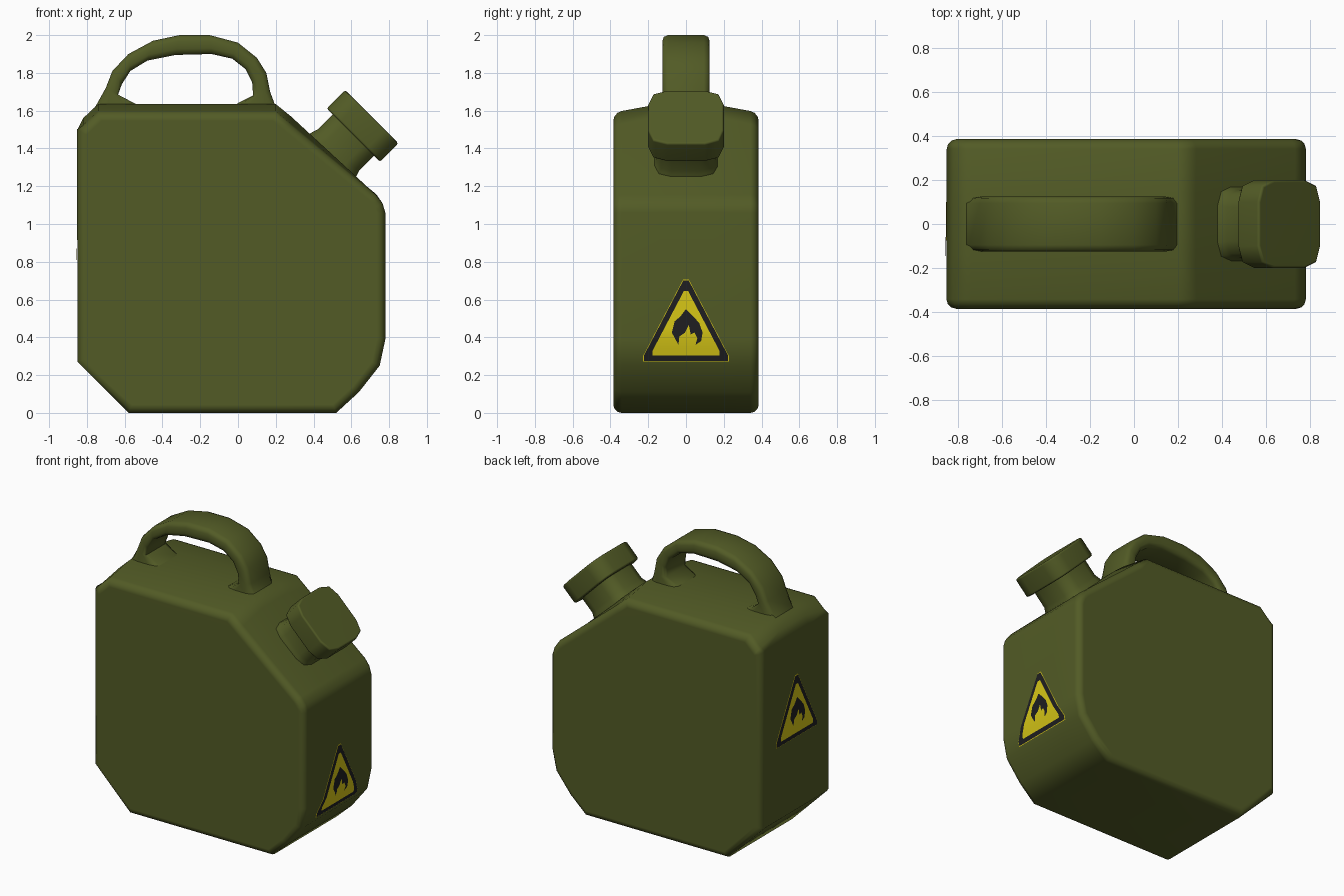
import bpy
import bmesh
from math import radians
from mathutils import Vector
from mathutils.bvhtree import BVHTree

cube = bpy.data.objects.get("Cube")
if cube:
    bpy.data.objects.remove(cube, do_unlink=True)


def material(name, rgb):
    mat = bpy.data.materials.new(name)
    mat.use_nodes = True
    mat.diffuse_color = (*rgb, 1)
    bsdf = mat.node_tree.nodes["Principled BSDF"]
    bsdf.inputs["Base Color"].default_value = (*rgb, 1)
    bsdf.inputs["Roughness"].default_value = 0.7
    return mat


GREEN = material("olive green", (0.085, 0.105, 0.019))
YELLOW = material("warning yellow", (0.68, 0.57, 0.008))
BLACK = material("sign black", (0.013, 0.013, 0.015))


def finish(bm, name, mat, sharp=60):
    """Turn a bmesh into a smooth object with edges above the angle kept sharp."""
    for face in bm.faces:
        face.smooth = True
    for edge in bm.edges:
        edge.smooth = edge.calc_face_angle(0) < radians(sharp)
    mesh = bpy.data.meshes.new(name)
    bm.to_mesh(mesh)
    bm.free()
    mesh.materials.append(mat)
    obj = bpy.data.objects.new(name, mesh)
    bpy.context.collection.objects.link(obj)
    return obj


def loft(rings):
    """Skin a list of equal closed rings and cap both ends."""
    bm = bmesh.new()
    loops = [[bm.verts.new(p) for p in ring] for ring in rings]
    for a, b in zip(loops, loops[1:]):
        for i in range(len(a)):
            j = (i + 1) % len(a)
            bm.faces.new((a[i], a[j], b[j], b[i]))
    bm.faces.new(loops[0][::-1])
    bm.faces.new(loops[-1])
    bmesh.ops.recalc_face_normals(bm, faces=bm.faces[:])
    return bm


def bevel_sharp(bm, width, segments):
    edges = [e for e in bm.edges if e.calc_face_angle(0) > radians(60)]
    bmesh.ops.bevel(bm, geom=edges, offset=width, segments=segments,
                    profile=0.5, affect='EDGES', clamp_overlap=True)


def weight_normals(obj):
    mod = obj.modifiers.new("weighted normals", 'WEIGHTED_NORMAL')
    mod.keep_sharp = True


# Body: side profile swept through the depth, with a crowned top
profile = [(-0.58, 0), (0.52, 0), (0.64, 0.11), (0.75, 0.25), (0.78, 0.39),
           (0.78, 1.06), (0.765, 1.11), (0.73, 1.155), (0.28, 1.57),
           (0.2, 1.635), (-0.74, 1.635), (-0.82, 1.56), (-0.85, 1.5),
           (-0.85, 0.27)]


def body_ring(y, drop):
    return [(x, y, z - (drop if z > 1.55 else 0)) for x, z in profile]


bm = loft([body_ring(y, drop) for y, drop in
           ((-0.385, 0.045), (-0.14, 0), (0.14, 0), (0.385, 0.045))])
bevel_sharp(bm, 0.06, 3)
surface = BVHTree.FromBMesh(bm)
weight_normals(finish(bm, "body", GREEN))

# Handle: arch given by pairs of outer and inner points
arch = [((-0.80, 1.56), (-0.45, 1.60)), ((-0.75, 1.63), (-0.55, 1.64)),
        ((-0.70, 1.72), (-0.635, 1.685)), ((-0.665, 1.81), (-0.615, 1.74)),
        ((-0.58, 1.90), (-0.57, 1.81)), ((-0.45, 1.97), (-0.48, 1.865)),
        ((-0.31, 2.0), (-0.33, 1.895)), ((-0.15, 2.0), (-0.14, 1.9)),
        ((0, 1.96), (-0.03, 1.875)), ((0.1, 1.88), (0.04, 1.82)),
        ((0.15, 1.80), (0.075, 1.75)), ((0.17, 1.70), (0.08, 1.68)),
        ((0.2, 1.62), (0, 1.64)), ((0.26, 1.56), (-0.06, 1.60))]
section = [(0, 0.095), (0.09, 0.117), (0.3, 0.125), (0.7, 0.125),
           (0.91, 0.117), (1, 0.095)]
section += [(t, -y) for t, y in reversed(section)]


def handle_ring(outer, inner):
    a, b = Vector(outer), Vector(inner)
    return [(*a.lerp(b, t).to_tuple(),) + (y,) for t, y in section]


rings = [[(x, y, z) for x, z, y in handle_ring(*pair)] for pair in arch]
finish(loft(rings), "handle", GREEN, 75)

# Spout neck and cap: rounded squares along a slanted axis
axis = Vector((1, 0, 1)).normalized()
across = Vector((-1, 0, 1)).normalized()
side = Vector((0, 1, 0))
base = Vector((0.51, 0, 1.37))
quarter = [(1, 0.5), (0.87, 0.87), (0.5, 1)]


def spout_ring(height, half):
    pts, (a, b) = [], (1, 0)
    for _ in range(4):
        pts += [(u * a - v * b, u * b + v * a) for u, v in quarter]
        a, b = -b, a
    return [base + axis * height + (side * u + across * v) * half for u, v in pts]


finish(loft([spout_ring(-0.06, 0.18), spout_ring(0.01, 0.162),
             spout_ring(0.03, 0.155), spout_ring(0.16, 0.155)]), "neck", GREEN)
bm = loft([spout_ring(0.142, 0.2), spout_ring(0.28, 0.2)])
bevel_sharp(bm, 0.012, 2)
weight_normals(finish(bm, "cap", GREEN))

# Warning signs: thin sheets laid on both narrow sides of the body
triangle = [(-0.222, 0.0), (0.222, 0.0), (0.222, 0.03), (0.015, 0.425),
            (-0.015, 0.425), (-0.222, 0.03)]
flame = [(-0.04, 0.085), (-0.075, 0.15), (-0.06, 0.21), (-0.03, 0.235),
         (0, 0.275), (0.04, 0.235), (0.07, 0.2), (0.088, 0.15),
         (0.08, 0.105), (0.05, 0.085), (0.06, 0.12), (0.045, 0.15),
         (0.025, 0.14), (0.015, 0.19), (-0.005, 0.15), (-0.035, 0.13)]


def scaled(points, k):
    return [(y * k, 0.145 + (z - 0.145) * k) for y, z in points]


def sheet(name, points, mat, direction, bottom, lift):
    bm = bmesh.new()
    bm.faces.new([bm.verts.new((0, direction * y, bottom + z)) for y, z in points])
    for height in (0.3, 0.34, 0.39, 0.45):
        bmesh.ops.bisect_plane(bm, geom=bm.verts[:] + bm.edges[:] + bm.faces[:],
                               plane_co=(0, 0, height), plane_no=(0, 0, 1))
    bmesh.ops.triangulate(bm, faces=bm.faces[:])
    for v in bm.verts:
        start = Vector((direction * 2, v.co.y, v.co.z))
        hit = surface.ray_cast(start, Vector((-direction, 0, 0)))[0]
        v.co.x = hit.x + direction * lift
    bm.normal_update()
    flip = [f for f in bm.faces if f.normal.x * direction < 0]
    bmesh.ops.reverse_faces(bm, faces=flip)
    finish(bm, name, mat)


for label, direction, bottom in (("left", 1, 0.275), ("right", -1, 0.78)):
    layers = [("sign_edge", scaled(triangle, 1.02), YELLOW),
              ("sign_border", triangle, BLACK),
              ("sign_field", scaled(triangle, 0.8), YELLOW),
              ("sign_flame", flame, BLACK)]
    for i, (name, points, mat) in enumerate(layers):
        sheet(f"{label}_{name}", points, mat, direction, bottom, 0.002 * (i + 1))
